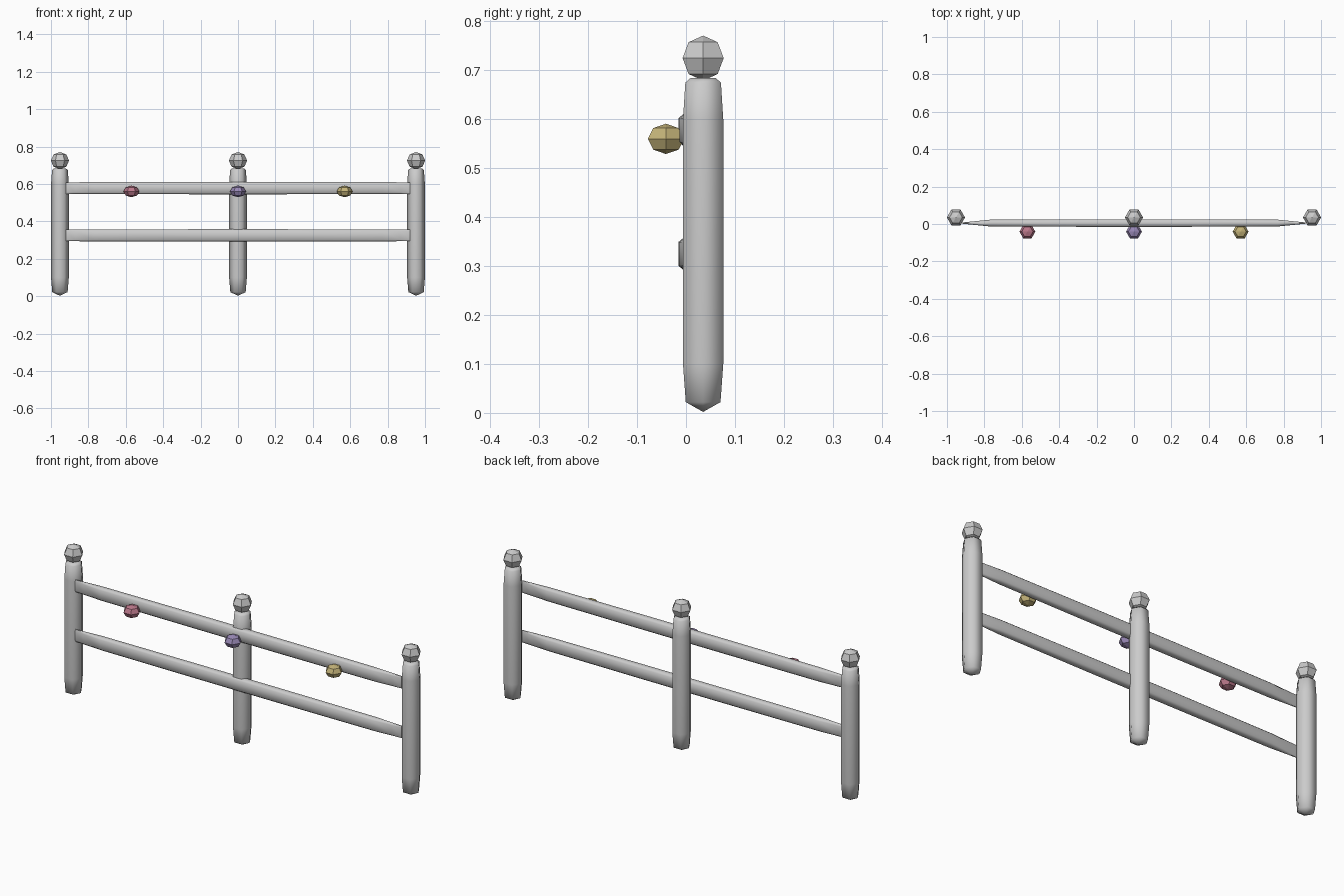
import bpy
import bmesh
from math import cos, sin, pi, radians

cube = bpy.data.objects.get("Cube")
if cube:
    bpy.data.objects.remove(cube)


def material(name, rgb):
    mat = bpy.data.materials.new(name)
    mat.use_nodes = True
    colour = (*rgb, 1.0)
    mat.diffuse_color = colour
    mat.node_tree.nodes["Principled BSDF"].inputs["Base Color"].default_value = colour
    return mat


grey = material("pale grey", (0.6, 0.6, 0.6))
pink = material("dusty pink", (0.5, 0.19, 0.26))
purple = material("soft purple", (0.32, 0.25, 0.47))
yellow = material("straw yellow", (0.55, 0.45, 0.19))


def loft(name, rings, mat, location, smooth_angle=None):
    """Skin a stack of equal-length rings and close both ends."""
    bm = bmesh.new()
    loops = [[bm.verts.new(p) for p in ring] for ring in rings]
    n = len(loops[0])
    for a, b in zip(loops, loops[1:]):
        for i in range(n):
            j = (i + 1) % n
            bm.faces.new((a[i], a[j], b[j], b[i]))
    bm.faces.new(loops[0])
    bm.faces.new(loops[-1])
    bmesh.ops.remove_doubles(bm, verts=bm.verts, dist=0.0002)
    bmesh.ops.recalc_face_normals(bm, faces=bm.faces)
    mesh = bpy.data.meshes.new(name)
    bm.to_mesh(mesh)
    bm.free()
    mesh.materials.append(mat)
    if smooth_angle:
        mesh.shade_smooth()
        mesh.set_sharp_from_angle(angle=radians(smooth_angle))
    obj = bpy.data.objects.new(name, mesh)
    obj.location = location
    bpy.context.collection.objects.link(obj)
    return obj


def hexagon(radius, z):
    return [(radius * cos(k * pi / 3), radius * sin(k * pi / 3), z) for k in range(6)]


def ball(name, radius, half_height, mat, location):
    """Six-sided ball with four bands."""
    angles = [-pi / 2 + k * pi / 4 for k in range(5)]
    rings = [hexagon(max(radius * cos(a), 0.00001), half_height * sin(a)) for a in angles]
    loft(name, rings, mat, location)


# Posts with pointed feet and round finials
post_profile = [(0.00001, 0.002), (0.041, 0.022), (0.0475, 0.1),
                (0.0475, 0.6), (0.042, 0.675), (0.03, 0.684)]
for side, x in (("right", -0.952), ("middle", 0), ("left", 0.952)):
    loft(side + "_post", [hexagon(r, z) for r, z in post_profile], grey, (x, 0.035, 0), 62)
    ball(side + "_finial", 0.0485, 0.046, grey, (x, 0.035, 0.725))

# Rails that thin to a flat blade at both ends
rail_section = [(1, 0.75), (0.5, 1), (-0.5, 1), (-1, 0.75),
                (-1, -0.75), (-0.5, -1), (0.5, -1), (1, -0.75)]
rail_half = [(0.92, 0.003, 0.031), (0.87, 0.008, 0.031), (0.77, 0.018, 0.032), (0.23, 0.02, 0.033)]
stations = [(-x, d, h) for x, d, h in rail_half] + rail_half[::-1]
for name, z in (("lower_rail", 0.325), ("upper_rail", 0.578)):
    rings = [[(x, d * u, h * v) for u, v in rail_section] for x, d, h in stations]
    loft(name, rings, grey, (0, 0.005, z), 62)

# Coloured beads on the front of the upper rail
for name, x, mat in (("pink_bead", -0.57, pink), ("purple_bead", 0, purple),
                     ("yellow_bead", 0.57, yellow)):
    ball(name, 0.0425, 0.031, mat, (x, -0.041, 0.56))
